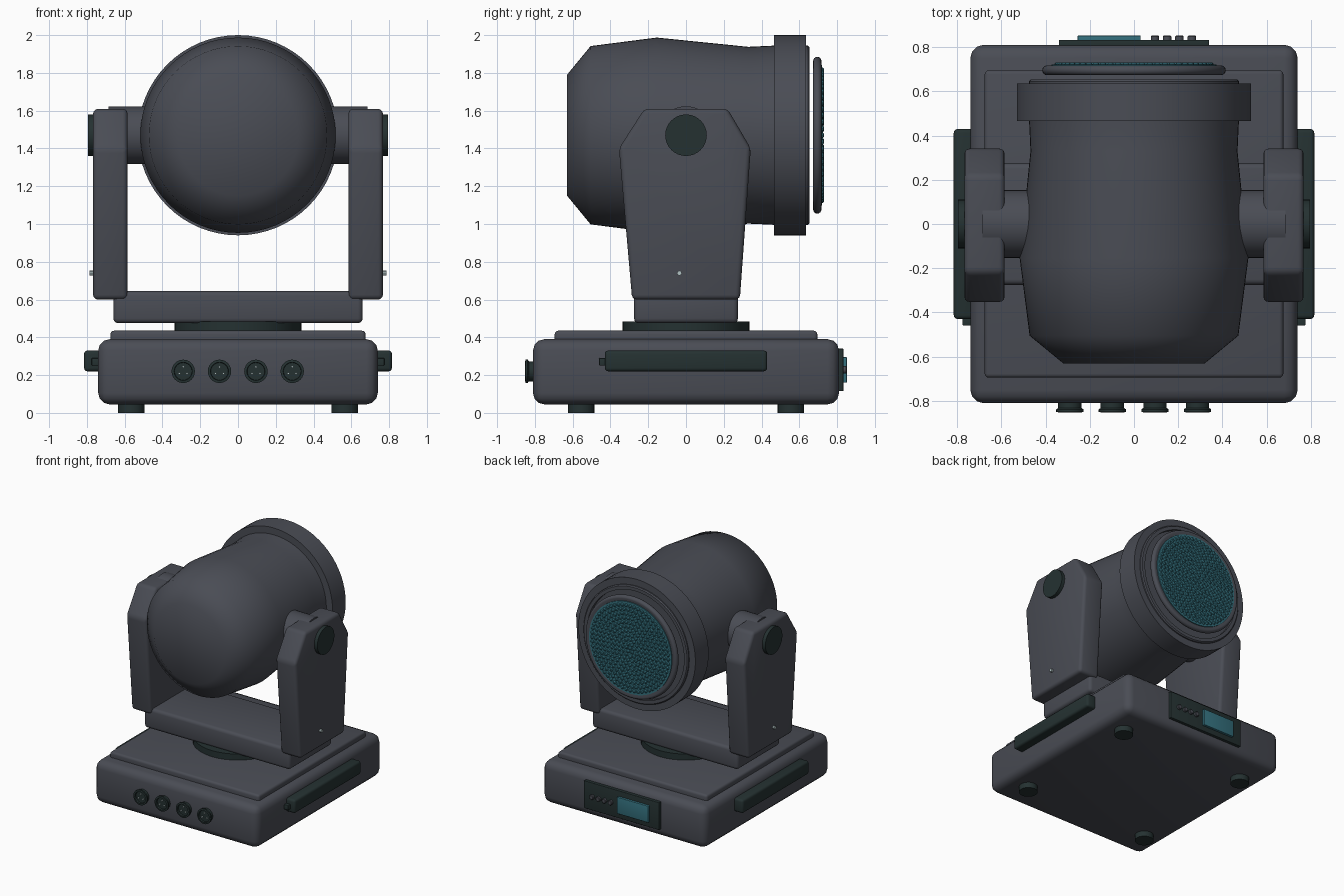
import bpy, bmesh, math
from mathutils import Vector

if "Cube" in bpy.data.objects:
    bpy.data.objects.remove(bpy.data.objects["Cube"])


def material(name, rgb):
    m = bpy.data.materials.new(name)
    m.diffuse_color = (*rgb, 1)
    m.use_nodes = True
    m.node_tree.nodes["Principled BSDF"].inputs["Base Color"].default_value = m.diffuse_color
    return m


GREY = material("housing grey", (0.068, 0.073, 0.09))
DARK = material("dark rubber", (0.018, 0.031, 0.031))
TEAL = material("teal glass", (0.035, 0.165, 0.21))
METAL = material("light metal", (0.45, 0.55, 0.56))


def finish(name, bm, mat, angle=35):
    bmesh.ops.recalc_face_normals(bm, faces=bm.faces)
    me = bpy.data.meshes.new(name)
    bm.to_mesh(me)
    bm.free()
    me.materials.append(mat)
    me.shade_smooth()
    me.set_sharp_from_angle(angle=math.radians(angle))
    ob = bpy.data.objects.new(name, me)
    bpy.context.collection.objects.link(ob)
    return ob


def round_edges(bm, width, segs=3):
    if width:
        bmesh.ops.bevel(bm, geom=bm.edges[:], offset=width, segments=segs,
                        profile=0.5, affect='EDGES', clamp_overlap=True)


def box(name, x, y, z, mat, bevel=0.0):
    """Box from (min, max) ranges."""
    bm = bmesh.new()
    bmesh.ops.create_cube(bm, size=1)
    for v in bm.verts:
        v.co = Vector([(a + b) / 2 + c * (b - a) for (a, b), c in zip((x, y, z), v.co)])
    round_edges(bm, bevel)
    return finish(name, bm, mat)


def add_lathe(bm, profile, axis, centre, segs):
    """Revolve (radius, position) points about an axis, capping both ends."""
    rings = []
    for r, p in profile:
        ring = []
        for i in range(segs):
            a = 2 * math.pi * i / segs
            u, w = r * math.cos(a), r * math.sin(a)
            co = {'x': (p, u, w), 'y': (u, p, w), 'z': (u, w, p)}[axis]
            ring.append(bm.verts.new(Vector(co) + Vector(centre)))
        rings.append(ring)
    for a, b in zip(rings, rings[1:]):
        for i in range(segs):
            j = (i + 1) % segs
            bm.faces.new((a[i], a[j], b[j], b[i]))
    bm.faces.new(rings[0])
    bm.faces.new(rings[-1])


def lathe(name, profile, axis, centre, mat, segs=32, angle=35):
    bm = bmesh.new()
    add_lathe(bm, profile, axis, centre, segs)
    return finish(name, bm, mat, angle)


def span(s, a, b):
    return tuple(sorted((s * a, s * b)))


# Base housing and rubber feet
box("base_housing", (-0.74, 0.74), (-0.81, 0.81), (0.045, 0.39), GREY, 0.06)
box("base_top_plate", (-0.675, 0.675), (-0.695, 0.695), (0.36, 0.435), GREY, 0.018)
for sx in (-1, 1):
    for sy in (-1, 1):
        lathe("foot", [(0.07, 0), (0.07, 0.06)], 'z', (sx * 0.565, sy * 0.555, 0), DARK, 24)

# Turntable and yoke cross bar
lathe("turntable", [(0.335, 0.42), (0.335, 0.485)], 'z', (0, 0, 0), DARK, 40)
box("yoke_bar", (-0.66, 0.66), (-0.275, 0.275), (0.475, 0.645), GREY, 0.025)

# Mirrored side parts
ARM = [(-0.285, 0.60), (0.285, 0.60), (0.343, 1.40), (0.22, 1.61), (-0.22, 1.61), (-0.355, 1.40)]
for s in (-1, 1):
    # Tapered yoke arm
    bm = bmesh.new()
    face = bm.faces.new([bm.verts.new((s * 0.585, y, z)) for y, z in ARM])
    ext = bmesh.ops.extrude_face_region(bm, geom=[face])
    for g in ext["geom"]:
        if isinstance(g, bmesh.types.BMVert):
            g.co.x = s * 0.767
    bmesh.ops.recalc_face_normals(bm, faces=bm.faces)
    round_edges(bm, 0.025)
    finish("yoke_arm", bm, GREY)
    # Tilt shaft, pivot cap and screw
    lathe("tilt_shaft", [(0.153, s * 0.38), (0.153, s * 0.685)], 'x', (0, 0, 1.47), GREY, 40)
    lathe("pivot_cap", [(0.11, s * 0.74), (0.11, s * 0.795)], 'x', (0, 0, 1.47), DARK, 32)
    lathe("arm_screw", [(0.013, s * 0.75), (0.013, s * 0.785)], 'x', (0, -0.035, 0.74), METAL, 8)
    # Carry handle on the base
    box("handle", span(s, 0.72, 0.815), (-0.43, 0.43), (0.22, 0.33), DARK, 0.018)
    box("handle_nub", span(s, 0.72, 0.775), (-0.46, -0.42), (0.25, 0.29), DARK, 0.005)

# Lamp head barrel
lathe("head_barrel", [(0.32, -0.63), (0.472, -0.505), (0.517, -0.155), (0.468, 0.33), (0.475, 0.48)],
      'y', (0, 0, 1.47), GREY, 64, 60)
# Front collar with a stepped lip and shallow recess
lathe("head_collar", [(0.475, 0.465), (0.53, 0.465), (0.53, 0.635), (0.475, 0.635), (0.475, 0.645),
                      (0.467, 0.653), (0.44, 0.653), (0.44, 0.625)],
      'y', (0, 0, 1.47), GREY, 64)
# Rounded lens bezel
bezel = [(0.393 + 0.022 * math.cos(t), 0.695 + 0.022 * math.sin(t))
         for t in [math.pi * (i / 8 - 0.5) for i in range(9)]]
lathe("lens_bezel", bezel + [(0.376, 0.712)], 'y', (0, 0, 1.47), GREY, 64)
lathe("lens_disc", [(0.373, 0.70), (0.373, 0.72)], 'y', (0, 0, 1.47), TEAL, 64)

# Concentric rings of small lens cells
bm = bmesh.new()
for k in range(11):
    n = max(1, 6 * k)
    for i in range(n):
        a = 2 * math.pi * i / n
        c = (0.0345 * k * math.cos(a), 0, 1.47 + 0.0345 * k * math.sin(a))
        add_lathe(bm, [(0.0145, 0.715), (0.0145, 0.724), (0.008, 0.73)], 'y', c, 8)
finish("lens_cells", bm, TEAL)

# Front sockets with three pins each
for x in (-0.29, -0.098, 0.095, 0.287):
    lathe("socket", [(0.053, -0.80), (0.053, -0.832), (0.062, -0.838), (0.062, -0.85), (0.048, -0.852),
                     (0.046, -0.838)], 'y', (x, 0, 0.22), DARK, 24)
    for i in range(3):
        a = math.pi * (0.5 + 2 * i / 3)
        c = (x + 0.024 * math.cos(a), 0, 0.22 + 0.024 * math.sin(a))
        lathe("socket_pin", [(0.006, -0.83), (0.006, -0.848)], 'y', c, METAL, 8)

# Rear control panel with screen and buttons
box("control_panel", (-0.34, 0.34), (0.80, 0.833), (0.115, 0.34), DARK, 0.004)
box("screen", (-0.255, 0.03), (0.82, 0.852), (0.16, 0.295), TEAL, 0.003)
for x in (0.095, 0.15, 0.205, 0.262):
    lathe("button", [(0.019, 0.82), (0.019, 0.848), (0.015, 0.852)], 'y', (x, 0, 0.228), GREY, 16)
